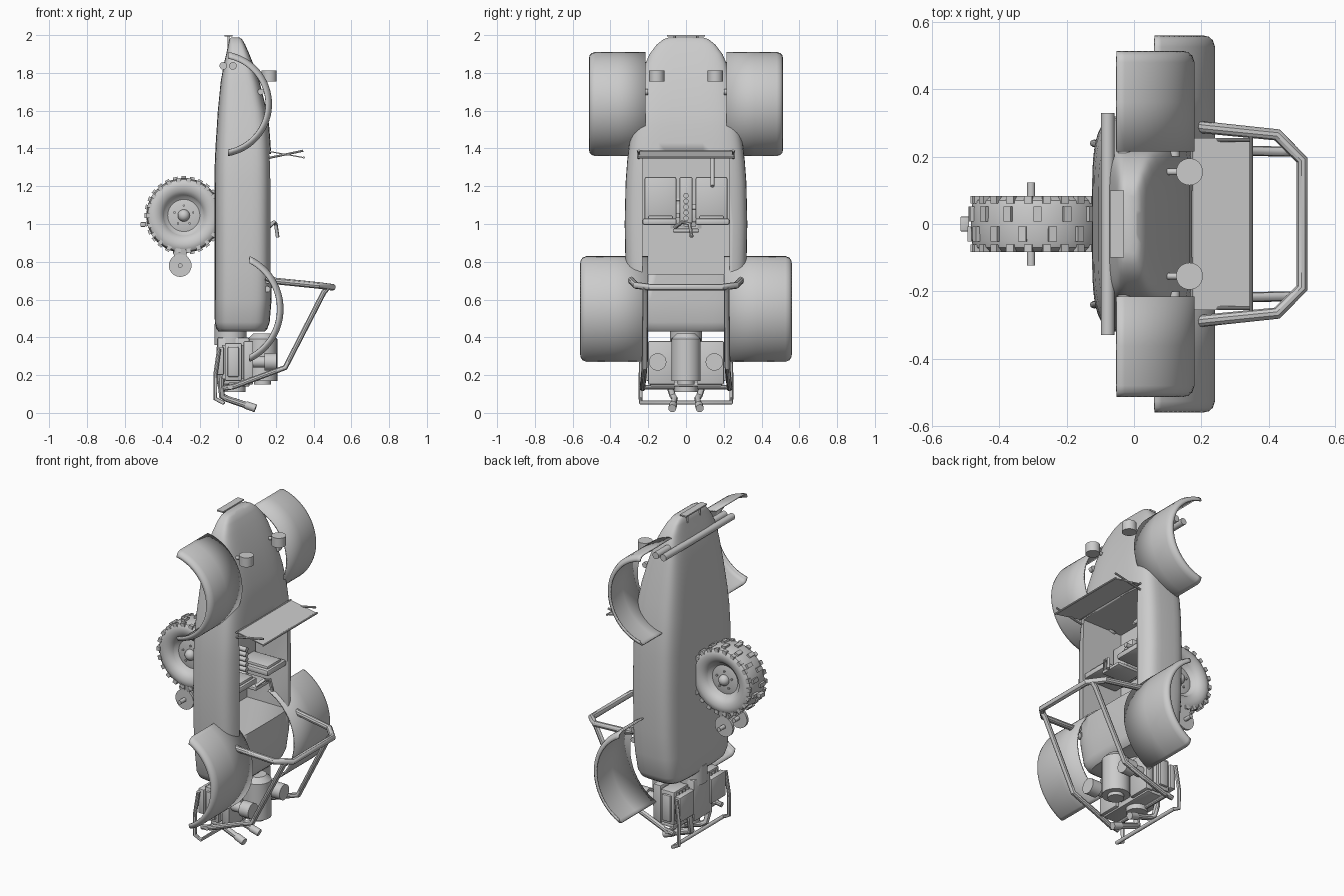
import bpy, bmesh, math
from math import sin, cos, acos, pi, radians
from mathutils import Vector, Matrix

if "Cube" in bpy.data.objects:
    bpy.data.objects.remove(bpy.data.objects["Cube"])


def make(name, bm, smooth=True):
    bmesh.ops.recalc_face_normals(bm, faces=bm.faces)
    me = bpy.data.meshes.new(name)
    bm.to_mesh(me)
    bm.free()
    ob = bpy.data.objects.new(name, me)
    bpy.context.collection.objects.link(ob)
    if smooth:
        finish(ob)
    return ob


def finish(ob):
    bpy.ops.object.select_all(action='DESELECT')
    ob.select_set(True)
    bpy.context.view_layer.objects.active = ob
    bpy.ops.object.shade_smooth_by_angle(angle=radians(35))


def box(name, x, y, z, bevel=0.006, tilt=0):
    bm = bmesh.new()
    c = Vector(((x[0] + x[1]) / 2, (y[0] + y[1]) / 2, (z[0] + z[1]) / 2))
    s = (abs(x[1] - x[0]), abs(y[1] - y[0]), abs(z[1] - z[0]))
    m = Matrix.Translation(c) @ Matrix.Rotation(tilt, 4, 'Y') @ Matrix.Diagonal((*s, 1))
    bmesh.ops.create_cube(bm, size=1, matrix=m)
    if bevel:
        bmesh.ops.bevel(bm, geom=bm.edges[:], offset=bevel, segments=2, affect='EDGES', profile=0.5)
    return make(name, bm)


def cyl(name, a, b, r, r2=None, seg=28):
    a, b = Vector(a), Vector(b)
    d = b - a
    bm = bmesh.new()
    m = Matrix.Translation((a + b) / 2) @ d.to_track_quat('Z', 'Y').to_matrix().to_4x4()
    bmesh.ops.create_cone(bm, cap_ends=True, segments=seg, radius1=r,
                          radius2=r if r2 is None else r2, depth=d.length, matrix=m)
    return make(name, bm)


def tube(name, pts, r=0.015):
    cu = bpy.data.curves.new(name, 'CURVE')
    cu.dimensions = '3D'
    cu.bevel_depth, cu.bevel_resolution, cu.use_fill_caps = r, 3, True
    sp = cu.splines.new('POLY')
    sp.points.add(len(pts) - 1)
    for p, q in zip(sp.points, pts):
        p.co = (*q, 1)
    ob = bpy.data.objects.new(name, cu)
    bpy.context.collection.objects.link(ob)
    bpy.ops.object.select_all(action='DESELECT')
    ob.select_set(True)
    bpy.context.view_layer.objects.active = ob
    bpy.ops.object.convert(target='MESH')
    finish(ob)


def skin(bm, rings, wrap):
    vs = [[bm.verts.new(p) for p in r] for r in rings]
    n = len(vs[0])
    for a, b in zip(vs, vs[1:]):
        for i in range(n if wrap else n - 1):
            j = (i + 1) % n
            bm.faces.new((a[i], a[j], b[j], b[i]))
    return vs


# Body tub: (z, low x, high x, half width)
stations = [(.43, -.10, .14, .25), (.445, -.115, .155, .272), (.48, -.123, .168, .29), (.6, -.125, .178, .308),
            (.75, -.125, .18, .32), (1.0, -.125, .18, .325), (1.22, -.125, .18, .32), (1.33, -.123, .178, .312),
            (1.43, -.118, .172, .3), (1.52, -.112, .165, .285), (1.6, -.107, .153, .27), (1.75, -.092, .115, .24),
            (1.85, -.075, .08, .215), (1.9, -.062, .06, .193), (1.95, -.052, .038, .155),
            (1.978, -.045, .022, .12), (1.988, -.036, .008, .09)]


def ring(z, lo, hi, w, n=48, p=4.5):
    out = []
    for i in range(n):
        t = 2 * pi * (i + .5) / n
        c, s = cos(t), sin(t)
        out.append(((lo + hi) / 2 + (hi - lo) / 2 * math.copysign(abs(c) ** (2 / p), c),
                    w * math.copysign(abs(s) ** (2 / p), s), z))
    return out


bm = bmesh.new()
vs = skin(bm, [ring(*s) for s in stations], True)
bm.faces.new(vs[0])
bm.faces.new(vs[-1])
body = make("body_tub", bm)
cutter = box("cockpit_cutter", (-.10, .4), (-.23, .23), (.735, 1.37), 0)
cutter.hide_render = True
cutter.hide_viewport = True
mod = body.modifiers.new("cockpit", 'BOOLEAN')
mod.operation, mod.object, mod.solver = 'DIFFERENCE', cutter, 'EXACT'


# Fenders: arched shells with a rolled outer lip, ends cut on one plane
def fender(name, cx, cz, R, ang, y0, y1, s):
    prof = [(y0, 0), ((y0 + y1) / 2, 0), (y1 - .03, 0), (y1 - .012, .006), (y1 - .003, .016), (y1, .03)]
    bm = bmesh.new()
    rings = []
    for i in range(33):
        row = []
        for y, d in prof:
            a = acos(R * cos(ang) / (R - d)) * (i / 16 - 1)
            row.append((cx + (R - d) * cos(a), s * y, cz + (R - d) * sin(a)))
        rings.append(row)
    skin(bm, rings, False)
    ob = make(name, bm)
    m = ob.modifiers.new("thickness", 'SOLIDIFY')
    m.thickness, m.offset = .008, 0


for s, side in ((-1, "left"), (1, "right")):
    fender("front_fender_" + side, -.1, 1.635, .276, radians(80), .215, .51, s)
    fender("rear_fender_" + side, -.068, .55, .305, radians(65), .2, .556, s)
    # Headlights and small lamps
    cyl("headlight_" + side, (.165, s * .155, 1.755), (.165, s * .155, 1.812), .04)
    cyl("headlight_stem_" + side, (.08, s * .155, 1.775), (.15, s * .155, 1.785), .01)
    cyl("marker_" + side, (.12, s * .2, 1.7), (.12, s * .225, 1.7), .016)
    for z in (.655, .7):
        cyl("tail_light_" + side, (.155, s * .25, z), (.155, s * .285, z), .016)
    # Windshield stays
    tube("windshield_stay_" + side, [(.165, s * .25, 1.35), (.345, s * .25, 1.388)], .006)
    # Seats
    box("seat_base_" + side, (-.09, -.03), (s * .05, s * .22), (1.02, 1.25), .012)
    box("seat_back_" + side, (-.06, .165), (s * .05, s * .23), (.995, 1.03), .01)
    box("seat_pad_" + side, (-.04, .15), (s * .07, s * .2), (1.025, 1.045), .006)
    # Rear cage struts
    tube("cage_strut_" + side, [(.48, s * .215, .668), (.455, s * .215, .64), (.25, s * .22, .24),
                                (.1, s * .225, .185), (-.02, s * .23, .14), (-.08, s * .23, .13)], .015)
    # Bumper guard and exhaust
    tube("rear_guard_" + side, [(-.1, s * .235, .34), (-.12, s * .24, .2), (-.12, s * .24, .075),
                                (-.08, s * .24, .055), (-.08, 0, .055)], .011)
    tube("exhaust_" + side, [(-.085, s * .1, .3), (-.09, s * .09, .15), (-.085, s * .07, .09),
                             (-.06, s * .06, .075), (.06, s * .07, .035)], .017)
    cyl("exhaust_tip_" + side, (.04, s * .068, .042), (.093, s * .073, .024), .021)
    # Engine cylinder banks and carburettors
    box("cylinder_bank_" + side, (-.07, .02), (s * .07, s * .215), (.17, .37), .008)
    for k in range(4):
        box(f"bank_fin_{side}_{k}", (-.085, .03), (s * (.09 + .03 * k), s * (.1 + .03 * k)), (.18, .36), 0)
    box("valve_cover_" + side, (-.055, .005), (s * .21, s * .23), (.19, .35), .008)
    box("heat_box_" + side, (-.115, -.075), (s * .08, s * .22), (.2, .35), .008)
    box("engine_tin_" + side, (.03, .08), (s * .06, s * .2), (.15, .38), .006)
    cyl("carburettor_" + side, (.07, s * .15, .27), (.15, s * .15, .27), .03)
    cyl("air_filter_" + side, (.14, s * .15, .27), (.205, s * .15, .27), .046)

# Main roll hoop
hoop = [(.15, .29, .718), (.175, .292, .705), (.2, .288, .698), (.425, .265, .675), (.50, .19, .665)]
tube("roll_hoop", hoop + [(x, -y, z) for x, y, z in reversed(hoop)], .018)

# Windshield pane and frame
box("windshield", (.168, .352), (-.255, .255), (1.364, 1.370), 0, radians(10))
for x, z in ((.172, 1.383), (.348, 1.352)):
    tube("windshield_rail", [(x, -.26, z), (x, .26, z)], .006)

# Front bumper and plate
for x in (-.078, -.027):
    cyl("front_bumper_bar", (x, -.33, 1.837), (x, .33, 1.837), .02)
box("front_plate", (-.072, -.03), (-.1, .1), (1.992, 2.0), 0)
for y in (-.06, .06):
    cyl("plate_stem", (-.05, y, 1.94), (-.05, y, 1.995), .006)

# Engine block, fan housing, transmission
box("engine_block", (-.11, .06), (-.08, .08), (.15, .4), .01)
cyl("gearbox", (-.04, 0, .36), (-.04, 0, .47), .085)
box("engine_rear_tin", (-.05, .06), (-.19, .19), (.14, .16), .004)
cyl("fan_housing", (.13, 0, .17), (.13, 0, .39), .078)
cyl("fan_housing_cap", (.13, 0, .39), (.13, 0, .42), .078, .05)
cyl("fan_pulley", (.13, 0, .15), (.13, 0, .17), .045)
cyl("crank_pulley", (-.02, 0, .11), (-.02, 0, .15), .06)
tube("guard_cross_bar", [(-.04, -.245, .135), (-.04, .245, .135)], .012)

# Gear lever, brake lever and steering column
box("centre_tunnel", (-.1, -.04), (-.035, .035), (1.0, 1.25), .012)
for k in range(6):
    cyl(f"lever_boot_{k}", (-.03, 0, 1.0 + .03 * k), (.06, 0, 1.0 + .03 * k), .014)
box("lever_bracket", (.0, .17), (-.07, .07), (.955, .975), .006)
tube("lever_handle", [(.16, -.06, .98), (.19, -.02, 1.01), (.2, .02, 1.0), (.21, .03, .93)], .01)
cyl("steering_column", (-.02, .14, 1.36), (.12, .14, 1.2), .01)

# Wheel turned about its axle
WX, WZ = -.287, 1.045


def lathe(name, prof, seg=56):
    bm = bmesh.new()
    skin(bm, [[(WX + r * cos(2 * pi * i / seg), y, WZ + r * sin(2 * pi * i / seg)) for i in range(seg)]
              for r, y in prof], True)
    bmesh.ops.remove_doubles(bm, verts=bm.verts[:], dist=1e-5)
    make(name, bm)


half = [(.104, -.05), (.112, -.064), (.13, -.077), (.152, -.083), (.175, -.081), (.19, -.07), (.196, -.05), (.198, 0)]
lathe("tyre", half + [(r, -y) for r, y in half[-2::-1]])
rim = [(0, -.042), (.055, -.042), (.085, -.036), (.1, -.046), (.108, -.056)]
lathe("rim", rim + [(r, -y) for r, y in rim[::-1]])
bm = bmesh.new()
for y, r, n, off, sy in ((-.03, .197, 14, 0, .045), (.03, .197, 14, .5, .045),
                         (-.072, .188, 22, 0, .022), (.072, .188, 22, 0, .022)):
    for i in range(n):
        a = 2 * pi * (i + off) / n
        m = (Matrix.Translation((WX + r * cos(a), y, WZ + r * sin(a))) @ Matrix.Rotation(-a, 4, 'Y')
             @ Matrix.Diagonal((.022, sy, .024, 1)))
        bmesh.ops.create_cube(bm, size=1, matrix=m)
make("tyre_knobs", bm, False)
for s in (-1, 1):
    bm = bmesh.new()
    bmesh.ops.create_uvsphere(bm, u_segments=20, v_segments=12, radius=.032,
                              matrix=Matrix.Translation((WX, s * .045, WZ)))
    make("hub_cap", bm)
    for k in range(5):
        a = pi / 2 + 2 * pi * k / 5
        x, z = WX + .052 * cos(a), WZ + .052 * sin(a)
        cyl(f"wheel_nut_{k}", (x, s * .035, z), (x, s * .05, z), .006, seg=8)
    # Brake discs and pins under the wheel
    cyl("brake_disc", (-.306, s * .06, .78), (-.306, s * .075, .78), .06)
    cyl("brake_pin", (-.306, s * .02, .78), (-.306, s * .123, .78), .012)
    cyl("brake_bracket", (-.306, s * .02, .855), (-.306, s * .075, .845), .035)
box("wheel_valve", (-.516, -.49), (-.022, .022), (.985, 1.01), .003)
